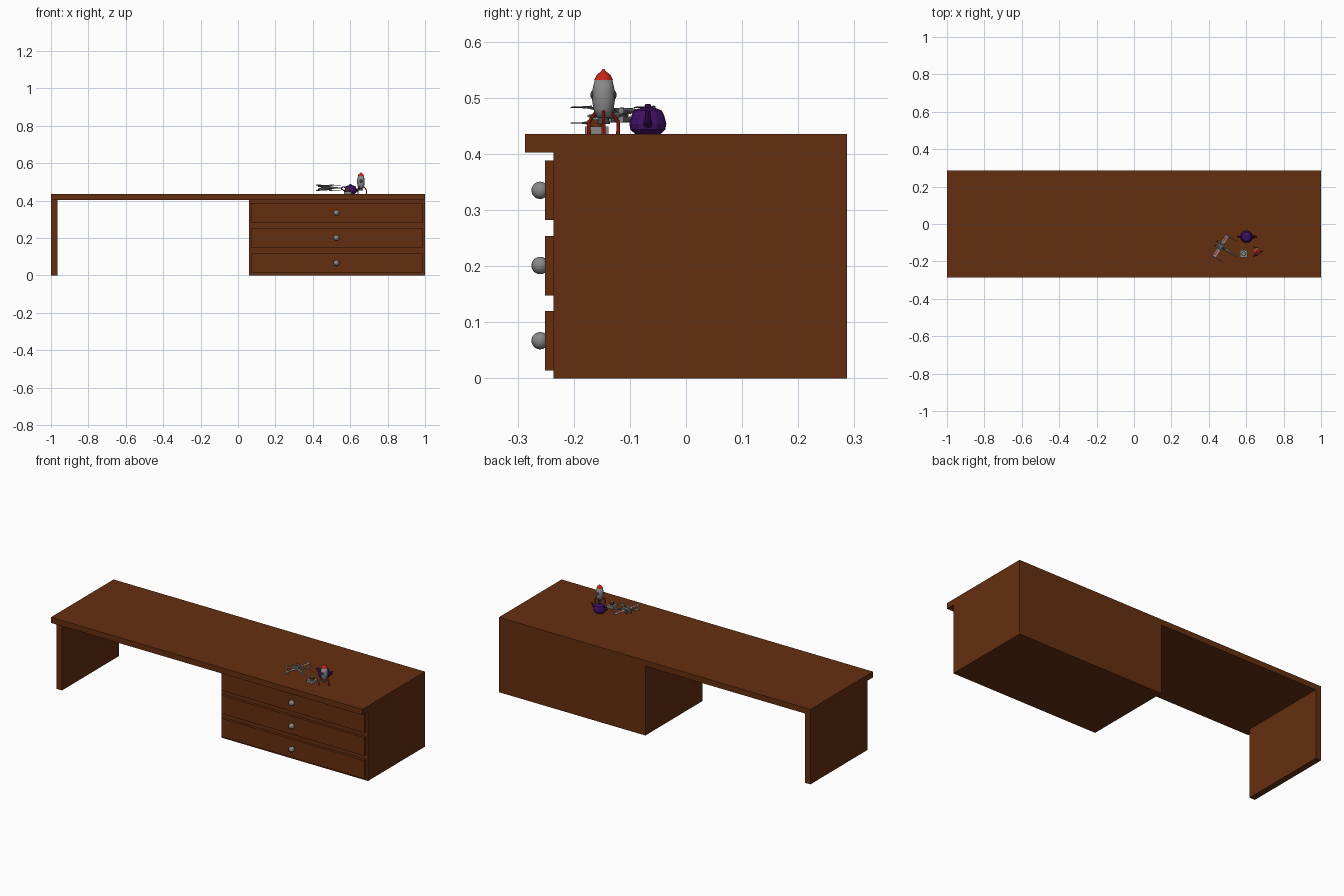
import bpy, bmesh, math
from mathutils import Matrix, Vector

cube = bpy.data.objects.get("Cube")
if cube:
    bpy.data.objects.remove(cube, do_unlink=True)


def material(name, r, g, b):
    m = bpy.data.materials.new(name)
    m.use_nodes = True
    m.diffuse_color = (r, g, b, 1)
    m.node_tree.nodes["Principled BSDF"].inputs["Base Color"].default_value = (r, g, b, 1)
    return m


WOOD = material("brown wood", 0.13, 0.028, 0.005)
GREY = material("grey metal", 0.25, 0.25, 0.25)
DARK = material("dark metal", 0.06, 0.06, 0.065)
PURPLE = material("purple glaze", 0.05, 0.005, 0.13)
RED = material("red paint", 0.55, 0.02, 0.01)


def finish(name, bm, mat, matrix=None, smooth=False):
    if matrix is not None:
        bm.transform(matrix)
    bmesh.ops.recalc_face_normals(bm, faces=bm.faces)
    me = bpy.data.meshes.new(name)
    bm.to_mesh(me)
    bm.free()
    me.materials.append(mat)
    ob = bpy.data.objects.new(name, me)
    bpy.context.collection.objects.link(ob)
    if smooth:
        for p in me.polygons:
            p.use_smooth = True
    return ob


def box(name, lo, hi, mat, matrix=None):
    lo, hi = Vector(lo), Vector(hi)
    bm = bmesh.new()
    bmesh.ops.create_cube(bm, size=1)
    bm.transform(Matrix.Translation((lo + hi) / 2) @ Matrix.Diagonal((*(hi - lo), 1)))
    return finish(name, bm, mat, matrix)


def lathe(name, profile, sides, mat, matrix=None, smooth=False):
    """Closed solid of revolution about z from (radius, height) pairs."""
    bm = bmesh.new()
    rings = [[bm.verts.new((r * math.cos(2 * math.pi * i / sides),
                            r * math.sin(2 * math.pi * i / sides), z))
              for i in range(sides)] for r, z in profile]
    for a, b in zip(rings, rings[1:]):
        for i in range(sides):
            j = (i + 1) % sides
            bm.faces.new((a[i], a[j], b[j], b[i]))
    bm.faces.new(rings[0])
    bm.faces.new(rings[-1])
    return finish(name, bm, mat, matrix, smooth)


def rod(name, a, b, r1, r2, mat, matrix=None, sides=8):
    """Tapered rod between two points."""
    a, b = Vector(a), Vector(b)
    turn = (b - a).to_track_quat("Z", "Y").to_matrix().to_4x4()
    place = Matrix.Translation(a) @ turn
    return lathe(name, [(r1, 0), (r2, (b - a).length)], sides, mat,
                 matrix @ place if matrix is not None else place)


def ball(name, centre, radius, mat, matrix=None, squash=(1, 1, 1)):
    bm = bmesh.new()
    bmesh.ops.create_uvsphere(bm, u_segments=16, v_segments=10, radius=radius)
    bm.transform(Matrix.Translation(centre) @ Matrix.Diagonal((*squash, 1)))
    return finish(name, bm, mat, matrix, True)


# Desk
TOP = 0.435
box("desk_top", (-1, -0.287, 0.402), (1, 0.287, TOP), WOOD)
box("side_panel", (-1, -0.236, 0), (-0.965, 0.287, 0.402), WOOD)
box("drawer_cabinet", (0.06, -0.236, 0), (1, 0.287, 0.402), WOOD)
for i in range(3):
    z = 0.067 + i * 0.134
    box(f"drawer_front_{i}", (0.07, -0.251, z - 0.053), (0.987, -0.236, z + 0.053), WOOD)
    ball(f"drawer_knob_{i}", (0.526, -0.26, z), 0.0155, GREY)

# Teapot
pot = Matrix.Translation((0.602, -0.068, TOP))
lathe("teapot_body", [(0.022, 0), (0.031, 0.008), (0.033, 0.018), (0.029, 0.034), (0.025, 0.042)],
      12, PURPLE, pot)
lathe("teapot_lid", [(0.025, 0.042), (0.016, 0.046), (0.005, 0.048), (0.006, 0.052), (0.003, 0.054)],
      12, PURPLE, pot)
rod("teapot_spout_base", (0.025, 0, 0.017), (0.042, 0, 0.026), 0.009, 0.006, PURPLE, pot)
rod("teapot_spout_tip", (0.042, 0, 0.026), (0.052, 0, 0.044), 0.006, 0.004, PURPLE, pot)
grip = [(-0.027, 0, 0.036), (-0.046, 0, 0.038), (-0.049, 0, 0.028), (-0.03, 0, 0.014)]
for i, (a, b) in enumerate(zip(grip, grip[1:])):
    rod(f"teapot_handle_{i}", a, b, 0.003, 0.003, PURPLE, pot)

# Toy rocket
ship = Matrix.Translation((0.657, -0.147, TOP))
lathe("rocket_body", [(0.013, 0.03), (0.018, 0.045), (0.0205, 0.062), (0.02, 0.078), (0.0155, 0.098)],
      16, GREY, ship, True)
lathe("rocket_nose", [(0.0165, 0.097), (0.012, 0.106), (0.0045, 0.112), (0.0015, 0.116)], 16, RED, ship)
lathe("rocket_nozzle", [(0.012, 0.018), (0.008, 0.031)], 12, DARK, ship)
for y in (-1, 1):
    ball("rocket_window", (0, y * 0.0185, 0.07), 0.008, DARK, ship, (1, 0.6, 1))
for i in range(3):
    spin = ship @ Matrix.Rotation(i * math.tau / 3, 4, "Z")
    rod(f"rocket_fin_{i}", (0.014, 0, 0.042), (0.03, 0, 0.022), 0.003, 0.003, RED, spin)
    rod(f"rocket_leg_{i}", (0.03, 0, 0.025), (0.03, 0, 0), 0.003, 0.0035, RED, spin)

# Small display stand
stand = Matrix.Translation((0.587, -0.159, TOP))
box("stand_base", (-0.021, -0.021, 0), (0.021, 0.021, 0.014), GREY, stand)
lathe("stand_post", [(0.012, 0.014), (0.012, 0.026)], 12, WOOD, stand)
lathe("stand_cap", [(0.009, 0.026), (0.009, 0.03)], 12, GREY, stand)

# Toy spacecraft, nose along its local x
craft = Matrix.Translation((0.485, -0.132, TOP + 0.034)) @ Matrix.Rotation(math.radians(-32), 4, "Z")
flat = craft @ Matrix.Diagonal((1, 1, 0.8, 1))
rod("craft_hull", (-0.042, 0, 0), (0.015, 0, 0), 0.009, 0.008, GREY, flat)
rod("craft_nose", (0.015, 0, 0), (0.078, 0, -0.002), 0.008, 0.003, GREY, flat)
ball("craft_canopy", (-0.003, 0, 0.006), 0.006, DARK, craft, (1.9, 0.8, 0.8))
for sy in (-1, 1):
    for sz in (-1, 1):
        tilt = craft @ Matrix.Diagonal((1, sy, sz, 1)) @ Matrix.Rotation(math.radians(11), 4, "X")
        box("craft_wing", (-0.036, 0.006, 0), (-0.014, 0.068, 0.002), GREY, tilt)
        box("craft_wing_stripe", (-0.03, 0.03, -0.0005), (-0.024, 0.058, 0.0025), RED, tilt)
        rod("craft_engine", (-0.05, 0.014, 0.005), (-0.01, 0.014, 0.005), 0.005, 0.006, GREY, tilt)
        rod("craft_exhaust", (-0.058, 0.014, 0.005), (-0.05, 0.014, 0.005), 0.004, 0.005, DARK, tilt)
        rod("craft_gun_base", (-0.036, 0.068, 0.001), (-0.008, 0.068, 0.001), 0.003, 0.002, GREY, tilt)
        rod("craft_gun_barrel", (-0.008, 0.068, 0.001), (0.032, 0.068, 0.001), 0.0012, 0.001, DARK, tilt)
